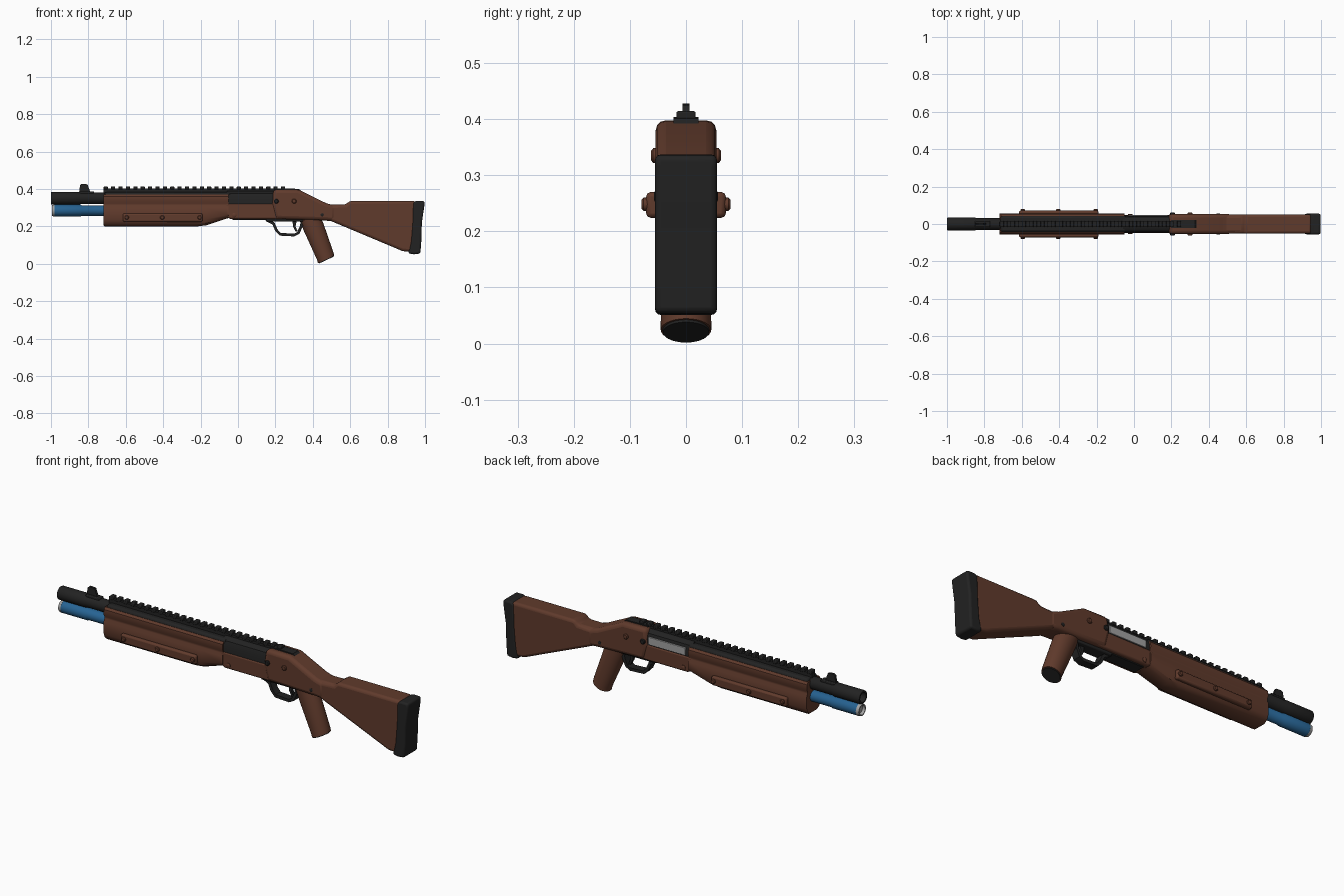
import bpy, bmesh, math
from mathutils import Vector


def material(name, rgb):
    m = bpy.data.materials.new(name)
    m.diffuse_color = (*rgb, 1)
    return m


BROWN = material("brown", (0.118, 0.043, 0.025))
BLACK = material("black", (0.016, 0.016, 0.016))
BLUE = material("blue", (0.02, 0.125, 0.29))
GREY = material("grey", (0.36, 0.36, 0.36))


def finish(name, bm, mat, bevel=0.0, segs=2):
    bmesh.ops.recalc_face_normals(bm, faces=bm.faces)
    me = bpy.data.meshes.new(name)
    bm.to_mesh(me)
    bm.free()
    ob = bpy.data.objects.new(name, me)
    bpy.context.collection.objects.link(ob)
    me.materials.append(mat)
    if bevel:
        mod = ob.modifiers.new("bevel", "BEVEL")
        mod.width, mod.segments = bevel, segs
        mod.limit_method, mod.angle_limit = "ANGLE", math.radians(30)
    bpy.ops.object.select_all(action="DESELECT")
    bpy.context.view_layer.objects.active = ob
    ob.select_set(True)
    bpy.ops.object.shade_smooth_by_angle(angle=math.radians(35))
    return ob


def prism(name, profile, y0, y1, mat, bevel=0.0, segs=2):
    """Side (x, z) outline extruded across y."""
    bm = bmesh.new()
    f = bm.faces.new([bm.verts.new((x, y0, z)) for x, z in profile])
    new = bmesh.ops.extrude_face_region(bm, geom=[f])["geom"]
    bmesh.ops.translate(bm, vec=(0, y1 - y0, 0), verts=[v for v in new if isinstance(v, bmesh.types.BMVert)])
    return finish(name, bm, mat, bevel, segs)


def box(name, x0, x1, y0, y1, z0, z1, mat, bevel=0.0):
    return prism(name, [(x0, z0), (x1, z0), (x1, z1), (x0, z1)], y0, y1, mat, bevel)


def loft(name, rings, mat, caps=True, bevel=0.0):
    bm = bmesh.new()
    rs = [[bm.verts.new(p) for p in r] for r in rings]
    n = len(rs[0])
    for a, b in zip(rs, rs[1:]):
        for i in range(n):
            bm.faces.new((a[i], a[(i + 1) % n], b[(i + 1) % n], b[i]))
    if caps:
        bm.faces.new(rs[0])
        bm.faces.new(rs[-1])
    return finish(name, bm, mat, bevel)


def lathe_x(name, pts, z, mat, n=28):
    """Revolve (x, radius) points round a lengthwise axis at height z."""
    ang = [2 * math.pi * i / n for i in range(n)]
    return loft(name, [[(x, r * math.cos(a), z + r * math.sin(a)) for a in ang] for x, r in pts], mat)


def section(x, half):
    """Mirror a right half (y, z) section, listed bottom to top."""
    return [(x, y, z) for y, z in half] + [(x, -y, z) for y, z in reversed(half)]


def bolt(name, x, z, y, r, depth, mat):
    for s in (-1, 1):
        ang = [2 * math.pi * i / 12 for i in range(12)]
        ring = lambda k, yy: [(x + k * math.cos(a), s * yy, z + k * math.sin(a)) for a in ang]
        loft(name, [ring(r, y - 0.012), ring(r, y + depth * 0.6), ring(r * 0.7, y + depth)], mat)


# barrel and magazine tube, both hollow at the muzzle
lathe_x("barrel", [(-0.75, 0.022), (-0.90, 0.024), (-1.0, 0.024), (-1.0, 0.032), (-0.995, 0.034),
                   (-0.85, 0.034), (-0.84, 0.031), (-0.1, 0.031)][::1], 0.351, BLACK)
lathe_x("magazine_tube", [(-0.88, 0.022), (-0.985, 0.024), (-0.985, 0.031), (-0.84, 0.031),
                          (-0.835, 0.028), (-0.5, 0.028)], 0.285, BLUE)
lathe_x("tube_rim", [(-0.96, 0.021), (-0.995, 0.024), (-0.995, 0.029), (-0.984, 0.0315), (-0.98, 0.0315)], 0.285, GREY)

# front sight
prism("front_sight", [(-0.85, 0.37), (-0.77, 0.37), (-0.79, 0.385), (-0.805, 0.425), (-0.835, 0.428), (-0.845, 0.42)],
      -0.006, 0.006, BLACK)
box("front_sight_base", -0.85, -0.77, -0.017, 0.017, 0.368, 0.388, BLACK, 0.004)

# forend: shaped section with a shallow side groove
fore = [(0.028, 0.2), (0.046, 0.212), (0.055, 0.235), (0.055, 0.30), (0.048, 0.312), (0.048, 0.322),
        (0.055, 0.334), (0.053, 0.36), (0.044, 0.37)]


def raised(base):
    return [(y, base + (z - 0.2) * (0.30 - base) / 0.1 if z < 0.3 else z) for y, z in fore]


loft("forend", [section(-0.72, raised(0.206)), section(-0.712, fore), section(-0.22, fore), section(-0.17, raised(0.206)),
                section(-0.06, raised(0.242)), section(-0.05, raised(0.245))], BROWN)
for s in (-1, 1):
    ya, yb = sorted((s * 0.045, s * 0.071))
    box("forend_side_plate", -0.615, -0.19, ya, yb, 0.224, 0.27, BROWN, 0.008)
for bx in (-0.595, -0.405, -0.205):
    bolt("plate_bolt", bx, 0.248, 0.07, 0.012, 0.009, BROWN)

# heat shield and toothed top rail
box("heat_shield", -0.715, -0.04, -0.043, 0.043, 0.34, 0.383, BLACK, 0.012)
box("rail_base", -0.72, 0.25, -0.013, 0.013, 0.375, 0.402, BLACK)
for i in range(25):
    x = -0.718 + i * 0.0395
    box("rail_tooth", x, x + 0.022, -0.017, 0.017, 0.398, 0.414, BLACK, 0.003)

# receiver: black action, brown lower body, brown rear hump
action = [(0.045, 0.30), (0.046, 0.35), (0.038, 0.376), (0.018, 0.39)]
loft("action", [section(-0.06, action), section(0.2, action)], BLACK)
prism("ejection_port_bolt", [(-0.03, 0.324), (0.18, 0.324), (0.18, 0.362), (-0.03, 0.362)], 0.03, 0.049, GREY, 0.002)
prism("lower_receiver", [(-0.07, 0.255), (-0.04, 0.24), (0.36, 0.24), (0.36, 0.322), (-0.07, 0.322)],
      -0.049, 0.049, BROWN, 0.008)
prism("rear_receiver", [(0.18, 0.32), (0.20, 0.24), (0.34, 0.236), (0.47, 0.232), (0.52, 0.228), (0.52, 0.31),
                        (0.47, 0.325), (0.325, 0.396), (0.19, 0.398)], -0.054, 0.054, BROWN, 0.018, 3)
box("loading_port", -0.03, 0.2, -0.03, 0.03, 0.234, 0.244, BLACK, 0.002)
prism("rear_sight_strip", [(0.2, 0.39), (0.32, 0.39), (0.335, 0.392), (0.325, 0.401), (0.2, 0.404)], -0.022, 0.022, BLACK)
for bx, bz in ((0.205, 0.335), (0.30, 0.335)):
    bolt("receiver_bolt", bx, bz, 0.053, 0.013, 0.009, BLACK if bx < 0.25 else BROWN)
bolt("receiver_pin", -0.02, 0.26, 0.048, 0.012, 0.006, BROWN)
bolt("grip_pin", 0.45, 0.262, 0.053, 0.009, 0.004, BLACK)

# trigger guard swept along a path, and trigger
guard = [(0.15, 0.236), (0.19, 0.215), (0.205, 0.18), (0.225, 0.158), (0.30, 0.154), (0.322, 0.165), (0.338, 0.2), (0.345, 0.24)]
rings = []
for i, (x, z) in enumerate(guard):
    a, b = Vector(guard[max(i - 1, 0)]), Vector(guard[min(i + 1, len(guard) - 1)])
    d = (b - a).normalized() * 0.0075
    rings.append([(x - d.y, -0.02, z + d.x), (x - d.y, 0.02, z + d.x), (x + d.y, 0.02, z - d.x), (x + d.y, -0.02, z - d.x)])
loft("trigger_guard", rings, BLACK)
box("trigger_housing", 0.15, 0.36, -0.03, 0.03, 0.226, 0.25, BLACK, 0.005)
prism("trigger", [(0.29, 0.235), (0.315, 0.235), (0.308, 0.2), (0.318, 0.175), (0.308, 0.172), (0.295, 0.198)],
      -0.008, 0.008, BLACK)


# pistol grip: tilted oval sections with a dark base
def oval(cx, cz, rx, ry, n=28):
    return [(cx + rx * math.cos(a) * 0.905, ry * math.sin(a), cz + rx * math.cos(a) * 0.425)
            for a in (2 * math.pi * i / n for i in range(n))]


loft("grip", [oval(0.375, 0.262, 0.054, 0.042), oval(0.405, 0.195, 0.056, 0.044), oval(0.467, 0.040, 0.048, 0.045),
              oval(0.471, 0.024, 0.048, 0.045)], BROWN)
loft("grip_base", [oval(0.470, 0.026, 0.044, 0.042), oval(0.4725, 0.020, 0.043, 0.041)], BLACK)

# stock and butt pad
prism("stock_neck", [(0.46, 0.232), (0.50, 0.228), (0.62, 0.19), (0.62, 0.318), (0.46, 0.318)], -0.047, 0.047, BROWN, 0.016, 3)
prism("stock", [(0.49, 0.232), (0.53, 0.215), (0.84, 0.085), (0.88, 0.068), (0.93, 0.064), (0.945, 0.2), (0.95, 0.336),
                (0.595, 0.336), (0.575, 0.316), (0.49, 0.312)], -0.052, 0.052, BROWN, 0.017, 3)
prism("butt_pad", [(0.91, 0.056), (0.94, 0.051), (0.975, 0.055), (0.98, 0.12), (0.983, 0.22), (0.997, 0.315), (0.997, 0.336),
                   (0.95, 0.337), (0.935, 0.325), (0.932, 0.22), (0.925, 0.12)], -0.055, 0.055, BLACK, 0.014, 3)
